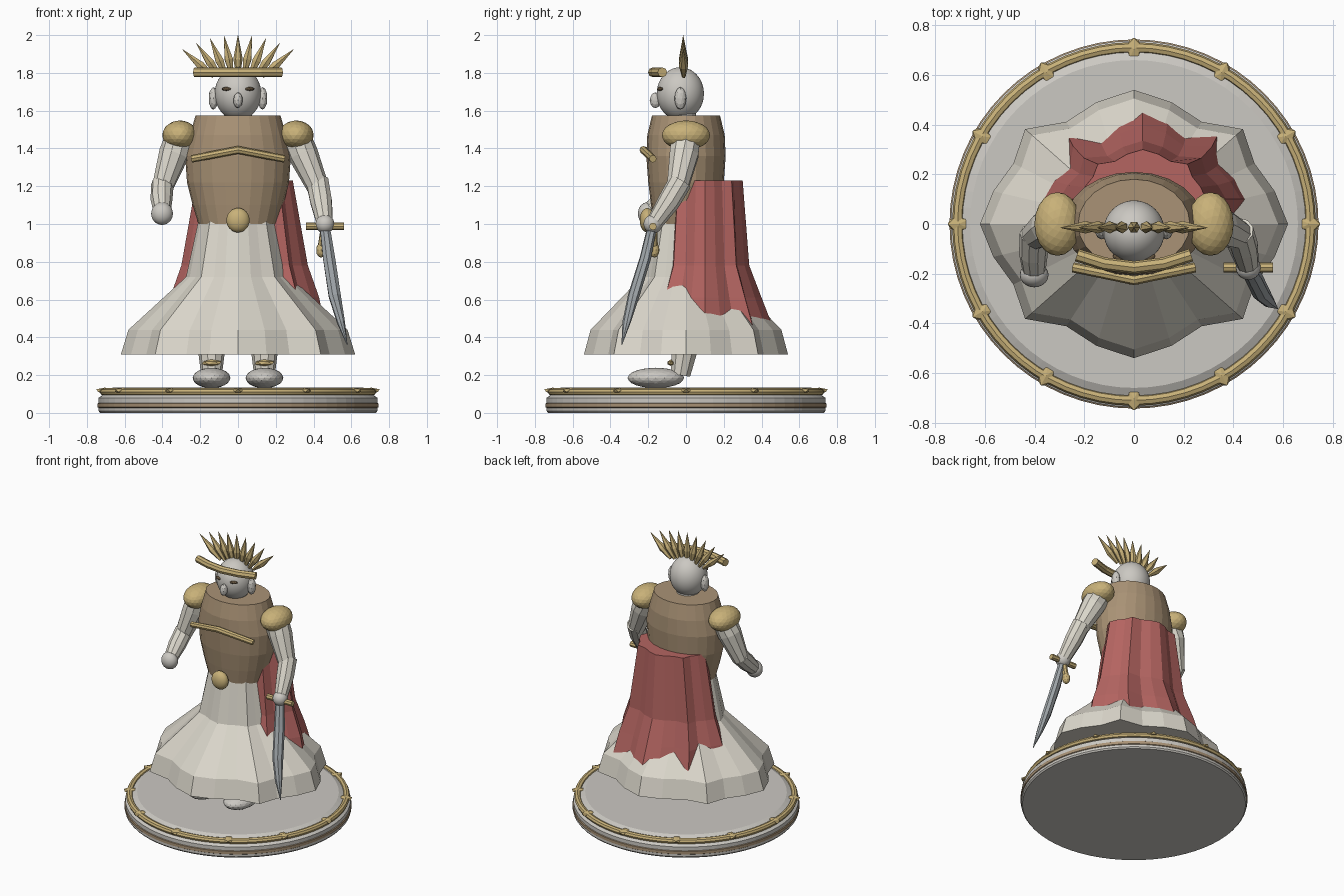
import bpy, bmesh, math
from mathutils import Vector, Matrix

if "Cube" in bpy.data.objects:
    bpy.data.objects.remove(bpy.data.objects["Cube"])


def mat(name, r, g, b):
    m = bpy.data.materials.new(name)
    m.diffuse_color = (r, g, b, 1)
    m.use_nodes = True
    m.node_tree.nodes["Principled BSDF"].inputs["Base Color"].default_value = m.diffuse_color
    return m


IVORY = mat("ivory", 0.71, 0.68, 0.60)
STONE = mat("pale_stone", 0.60, 0.58, 0.54)
BRONZE = mat("bronze", 0.40, 0.29, 0.18)
GOLD = mat("gold", 0.58, 0.44, 0.19)
RED = mat("red_cloth", 0.46, 0.13, 0.12)
STEEL = mat("steel", 0.36, 0.39, 0.41)
BROWN = mat("dark_brown", 0.13, 0.09, 0.05)


def finish(name, bm, material, smooth=False):
    bmesh.ops.recalc_face_normals(bm, faces=bm.faces)
    me = bpy.data.meshes.new(name)
    bm.to_mesh(me)
    bm.free()
    me.materials.append(material)
    ob = bpy.data.objects.new(name, me)
    bpy.context.collection.objects.link(ob)
    if smooth:
        for o in bpy.context.selected_objects:
            o.select_set(False)
        bpy.context.view_layer.objects.active = ob
        ob.select_set(True)
        bpy.ops.object.shade_smooth_by_angle(angle=math.radians(35))
    return ob


def skin(name, rings, material, smooth=False):
    """Join equal rings of points into a closed, capped surface."""
    bm = bmesh.new()
    vs = [[bm.verts.new(p) for p in ring] for ring in rings]
    n = len(vs[0])
    for a, b in zip(vs, vs[1:]):
        for i in range(n):
            j = (i + 1) % n
            bm.faces.new((a[i], a[j], b[j], b[i]))
    bm.faces.new(vs[0][::-1])
    bm.faces.new(vs[-1])
    return finish(name, bm, material, smooth)


def tube(name, pts, material, sides=10, flat=1.0, smooth=False):
    """Tube through (x, y, z, radius) points."""
    rings = []
    for k, p in enumerate(pts):
        d = Vector(pts[min(k + 1, len(pts) - 1)][:3]) - Vector(pts[max(k - 1, 0)][:3])
        q = d.to_track_quat('Z', 'Y')
        ring = []
        for i in range(sides):
            a = math.tau * i / sides
            ring.append(Vector(p[:3]) + q @ Vector((p[3] * math.cos(a), p[3] * flat * math.sin(a), 0)))
        rings.append(ring)
    return skin(name, rings, material, smooth)


def ball(name, loc, size, material, sub=2, turn=0.0, smooth=False):
    bm = bmesh.new()
    m = Matrix.Translation(loc) @ Matrix.Rotation(turn, 4, 'Z') @ Matrix.Diagonal((*size, 1))
    bmesh.ops.create_icosphere(bm, subdivisions=sub, radius=1, matrix=m)
    return finish(name, bm, material, smooth)


def stack(name, levels, material, sides=24, cx=0, cy=0, folds=None, smooth=False):
    """Elliptical levels (z, half_x, half_y, fold_strength), optionally pleated."""
    rings = []
    for z, a, b, f in levels:
        ring = []
        for i in range(sides):
            t = math.tau * i / sides
            s = 1
            if folds:
                k = i % 12
                s = 1 - f * folds[min(k, 12 - k)]
            ring.append((cx + a * s * math.cos(t), cy + b * s * math.sin(t), z))
        rings.append(ring)
    return skin(name, rings, material, smooth)


# Round plinth with bronze and gold bands
stack("plinth", [(0, .73, .73, 0), (.01, .738, .738, 0), (.08, .738, .738, 0), (.092, .72, .72, 0),
                 (.12, .69, .69, 0), (.135, .66, .66, 0)], STONE, 64)
stack("plinth_bronze_band", [(.025, .735, .735, 0), (.03, .743, .743, 0), (.05, .743, .743, 0),
                             (.055, .735, .735, 0)], BRONZE, 64)
bm = bmesh.new()
N, M = 64, 8
grid = []
for i in range(N):
    a = math.tau * i / N
    grid.append([])
    for j in range(M):
        t = math.tau * j / M
        r = .71 + .022 * math.cos(t)
        grid[i].append(bm.verts.new((r * math.cos(a), r * math.sin(a), .111 + .02 * math.sin(t))))
for i in range(N):
    for j in range(M):
        i2, j2 = (i + 1) % N, (j + 1) % M
        bm.faces.new((grid[i][j], grid[i2][j], grid[i2][j2], grid[i][j2]))
finish("plinth_gold_rim", bm, GOLD, True)
for i in range(12):
    a = math.tau * i / 12
    ball("rim_leaf", (.705 * math.cos(a), .705 * math.sin(a), .118), (.05, .032, .016), GOLD, 1, a)

# Pleated skirt and cape
PLEATS = [0, .45, .8, 0, 1, .5, 0]
stack("skirt", [(.31, .62, .54, .12), (.44, .58, .505, .12), (.72, .275, .235, .08), (1.06, .2, .165, .05)],
      IVORY, folds=PLEATS)
stack("cape", [(.43, .43, .37, .17), (.61, .395, .30, .17), (.78, .335, .235, .15), (1.23, .255, .2, .12)],
      RED, cx=.035, cy=.1, folds=PLEATS)

# Torso armour
stack("breastplate", [(1.0, .21, .17, 0), (1.1, .24, .185, 0), (1.22, .27, .2, 0), (1.36, .28, .21, 0),
                      (1.47, .255, .205, 0), (1.575, .225, .18, 0)], BRONZE, 24)
ball("belt_medallion", (0, -.205, 1.02), (.062, .04, .065), GOLD, 3, smooth=True)
tube("chest_chevron", [(-.245, -.175, 1.345, .02), (0, -.225, 1.392, .021), (.245, -.175, 1.345, .02)], GOLD, 8)

# Head
stack("neck", [(1.5, .08, .08, 0), (1.62, .07, .07, 0)], STONE, 16, cy=-.02)
ball("head", (0, -.03, 1.69), (.123, .125, .14), STONE, 4, smooth=True)
ball("nose", (0, -.162, 1.655), (.025, .03, .042), STONE, 2)
for s in (-1, 1):
    ball("ear", (s * .13, -.03, 1.665), (.026, .032, .06), STONE, 2)
    ball("eye", (s * .062, -.137, 1.715), (.027, .012, .01), BROWN, 2, s * .45)

# Brow band and fan crown
tube("brow_band", [(-.23, -.125, 1.803, .026), (-.12, -.16, 1.803, .026), (0, -.175, 1.803, .026),
                   (.12, -.16, 1.803, .026), (.23, -.125, 1.803, .026)], GOLD, 8)
for i in range(-4, 5):
    u = i / 4
    base = Vector((.13 * u, -.012, 1.79 - .01 * u * u))
    tip = Vector((.295 * u, -.015, 2.0 - .075 * u * u))
    mid = base.lerp(tip, .4)
    tube("crown_spike", [(*base, .010), (*mid, .025), (*tip, .001)], GOLD, 6)

# Shoulders, arms and hands
for s in (-1, 1):
    ball("pauldron", (s * .308, 0, 1.47), (.093, .128, .078), GOLD, 3)
tube("left_upper_arm", [(-.30, 0, 1.47, .08), (-.34, -.01, 1.37, .08), (-.405, -.05, 1.18, .055)], IVORY)
tube("left_forearm", [(-.40, -.04, 1.21, .06), (-.405, -.12, 1.13, .058), (-.402, -.2, 1.06, .045)], IVORY)
ball("left_hand", (-.402, -.205, 1.055), (.058, .05, .06), STONE, 3, smooth=True)
tube("right_upper_arm", [(.30, 0, 1.47, .08), (.345, -.01, 1.37, .08), (.425, -.045, 1.19, .058)], IVORY)
tube("right_forearm", [(.42, -.03, 1.225, .062), (.44, -.09, 1.12, .06), (.46, -.17, 1.0, .044)], IVORY)
ball("right_hand", (.46, -.175, 1.0), (.05, .05, .05), STONE, 3, smooth=True)

# Curved sword
tube("crossguard", [(.36, -.175, .987, .02), (.56, -.175, .987, .02)], GOLD, 8)
tube("sword_grip", [(.458, -.172, .985, .02), (.44, -.168, .87, .02)], GOLD, 8)
ball("pommel", (.44, -.167, .862), (.027, .027, .04), GOLD, 2)
tube("blade", [(.46, -.18, .98, .03), (.482, -.215, .82, .036), (.512, -.277, .62, .036),
               (.545, -.315, .48, .024), (.578, -.34, .36, .002)], STEEL, 8, .8)

# Legs and shoes
for s in (-1, 1):
    tube("leg", [(s * .14, .02, .45, .08), (s * .14, -.01, .32, .07), (s * .14, -.03, .2, .055)], IVORY)
    ball("shoe", (s * .14, -.16, .185), (.1, .15, .054), STONE, 3)
    ball("ankle_clasp", (s * .14, -.078, .265), (.058, .022, .018), GOLD, 1)
